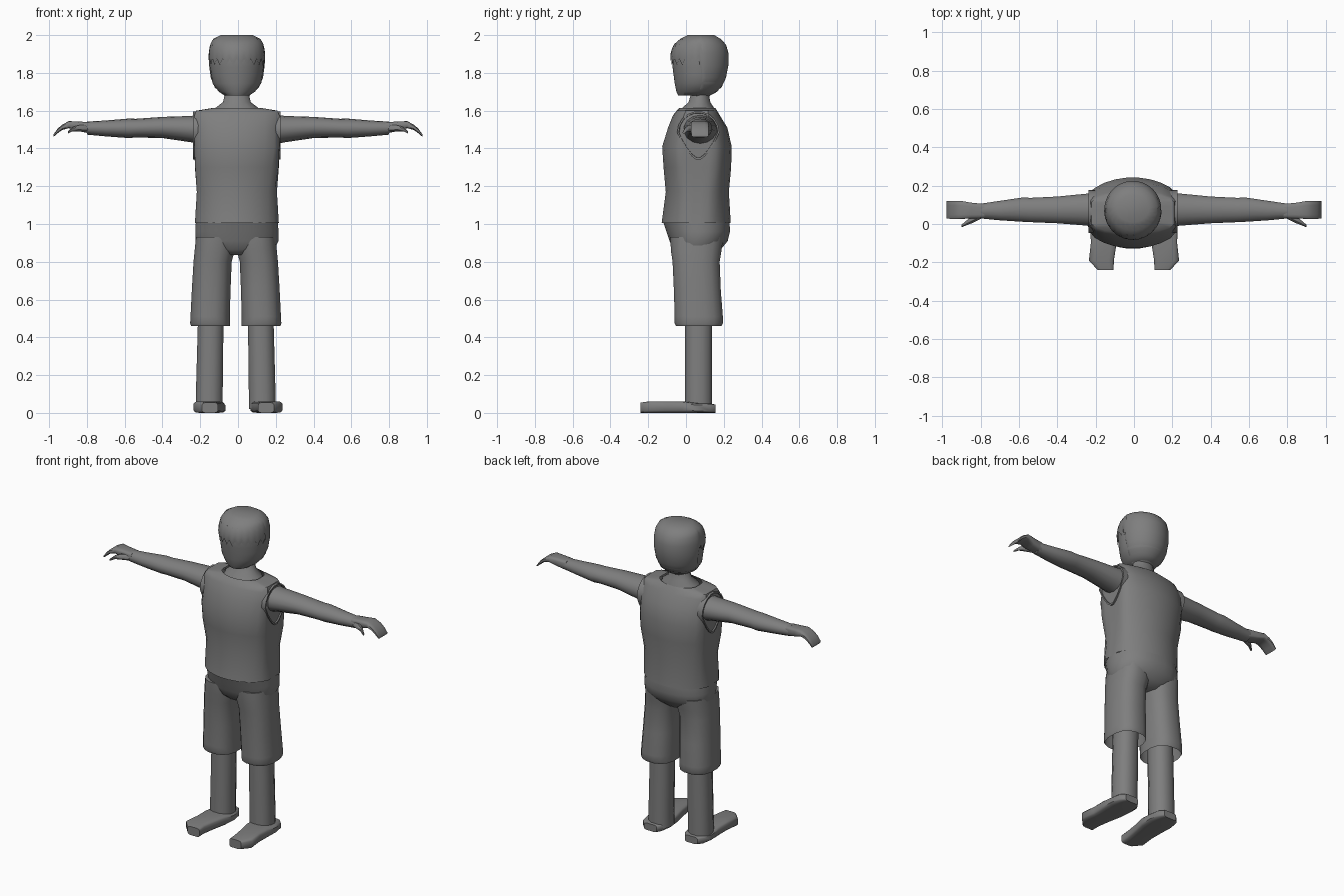
import bpy, bmesh, math

if "Cube" in bpy.data.objects:
    bpy.data.objects.remove(bpy.data.objects["Cube"])

X0 = -0.006  # slight sideways offset of the body

grey = bpy.data.materials.new("mid grey")
grey.diffuse_color = (0.21, 0.21, 0.21, 1)
grey.use_nodes = True
grey.node_tree.nodes["Principled BSDF"].inputs["Base Color"].default_value = grey.diffuse_color


def skin_rings(name, rings, cap0=True, cap1=True, angle=45):
    """Mesh object from a list of equal-length vertex rings."""
    bm = bmesh.new()
    rows = [[bm.verts.new(p) for p in r] for r in rings]
    n = len(rows[0])
    for a, b in zip(rows, rows[1:]):
        for i in range(n):
            j = (i + 1) % n
            bm.faces.new((a[i], a[j], b[j], b[i]))
    if cap0:
        bm.faces.new(rows[0])
    if cap1:
        bm.faces.new(rows[-1])
    bmesh.ops.recalc_face_normals(bm, faces=bm.faces)
    me = bpy.data.meshes.new(name)
    bm.to_mesh(me)
    bm.free()
    ob = bpy.data.objects.new(name, me)
    bpy.context.collection.objects.link(ob)
    me.materials.append(grey)
    bpy.ops.object.select_all(action='DESELECT')
    ob.select_set(True)
    bpy.context.view_layer.objects.active = ob
    bpy.ops.object.shade_smooth_by_angle(angle=math.radians(angle))
    return ob


def oval(u0, u1, v0, v1, n=16, p=2.0, clamp=None):
    """2D super-ellipse inside a box; clamp flattens the u sides."""
    pts = []
    for i in range(n):
        a = 2 * math.pi * (i + 0.5) / n
        c, s = math.cos(a), math.sin(a)
        u = math.copysign(abs(c) ** (2 / p), c) * (u1 - u0) / 2
        v = math.copysign(abs(s) ** (2 / p), s) * (v1 - v0) / 2
        if clamp:
            u = max(-clamp, min(clamp, u))
        pts.append(((u0 + u1) / 2 + u, (v0 + v1) / 2 + v))
    return pts


def z_ring(z, x0, x1, y0, y1, **k):
    return [(x, y, z) for x, y in oval(x0, x1, y0, y1, **k)]


def lerp_table(tab, z):
    for a, b in zip(tab, tab[1:]):
        if a[0] <= z <= b[0]:
            t = (z - a[0]) / (b[0] - a[0])
            return [p + (q - p) * t for p, q in zip(a, b)]
    return list(tab[0] if z < tab[0][0] else tab[-1])


# Shirt: z, ellipse half width, flat side limit, front y, back y
shirt = [(1.005, .235, .222, -.13, .238), (1.17, .235, .212, -.108, .228),
         (1.30, .26, .222, -.12, .24), (1.41, .28, .225, -.127, .243),
         (1.51, .28, .225, -.096, .22), (1.575, .28, .225, -.07, .18),
         (1.60, .27, .215, -.05, .165), (1.615, .135, .125, -.035, .155)]
skin_rings("shirt", [z_ring(z, X0 - w, X0 + w, a, b, n=28, clamp=c)
                     for z, w, c, a, b in shirt], False, False)

# Neck flaring into the collar
neck = [(1.585, .13, -.035, .155), (1.615, .115, -.02, .15),
        (1.645, .075, .012, .13), (1.70, .062, .03, .12)]
skin_rings("neck", [z_ring(z, X0 - w, X0 + w, a, b, n=16) for z, w, a, b in neck])

# Head profile: z, half width, front y, back y
HEAD = [(1.675, .06, -.042, .12), (1.70, .10, -.056, .17), (1.745, .135, -.066, .205),
        (1.83, .148, -.078, .224), (1.90, .15, -.084, .226), (1.95, .142, -.066, .212),
        (1.98, .125, -.03, .185), (2.0, .085, .01, .15)]


def head_pt(z, a, k=1.0):
    _, w, y0, y1 = lerp_table(HEAD, z)
    return (X0 + k * w * math.cos(a), (y0 + y1) / 2 + k * (y1 - y0) / 2 * math.sin(a), z)


N = 48
angles = [2 * math.pi * i / N for i in range(N)]
skin_rings("face", [[head_pt(z, a, .955) for a in angles]
                    for z in (1.68, 1.70, 1.745, 1.79, 1.83, 1.90, 1.95)])


# Hair: jagged fringe in front, full length at the back
def hair_end(i):
    front = N // 2 <= i <= N
    if i == 0 or front:
        return 1.84 if i % 2 else 1.875
    return 1.678


rows = [0, .07, .16, .3, .5, .7, .86, 1]
skin_rings("hair", [[head_pt(2.0 - (2.0 - hair_end(i)) * t, a) for i, a in enumerate(angles)]
                    for t in rows], True, False)

# Shorts: hips, then two open legs
hips = [(.835, .07, -.04, .15), (.865, .20, -.07, .185), (.91, .222, -.088, .222),
        (.96, .222, -.105, .234), (1.01, .219, -.122, .232)]
skin_rings("shorts_hips", [z_ring(z, X0 - w, X0 + w, a, b, n=24, p=2.2)
                           for z, w, a, b in hips])

# Arm: distance from centre, y range, z range
arm = [(.19, -.015, .165, 1.42, 1.58), (.25, -.01, .16, 1.433, 1.572),
       (.40, .002, .145, 1.455, 1.567), (.54, .008, .138, 1.458, 1.557),
       (.58, .01, .14, 1.455, 1.558), (.70, .018, .122, 1.464, 1.548),
       (.80, .028, .107, 1.473, 1.542)]
hand = [(.78, .03, .105, 1.478, 1.54), (.85, .028, .112, 1.492, 1.543),
        (.895, .026, .12, 1.507, 1.545), (.93, .026, .121, 1.498, 1.527),
        (.955, .026, .121, 1.48, 1.505), (.977, .028, .12, 1.461, 1.474)]
thumb = [(.79, .03, .07, 1.485, 1.525), (.84, .004, .05, 1.488, 1.525),
         (.875, -.008, .018, 1.49, 1.515), (.90, -.018, -.004, 1.478, 1.492)]

for s, side in ((-1, "left"), (1, "right")):
    def x_rings(tab, **k):
        return [[(s * x, y, z) for y, z in oval(a, b, c, d, **k)] for x, a, b, c, d in tab]

    skin_rings("arm_" + side, x_rings(arm, n=14))
    skin_rings("hand_" + side, x_rings(hand, n=12, p=4))
    skin_rings("thumb_" + side, x_rings(thumb, n=8))

    # Armhole rim: a teardrop pointing down
    def teardrop(x, k):
        pts = []
        for i in range(18):
            a = 2 * math.pi * i / 18
            sy = math.sin(a)
            w = .112 * math.cos(a) * (1 if sy > 0 else 1 + .45 * sy)
            pts.append((X0 + s * x, .065 + k * w, 1.485 + k * sy * (.112 if sy > 0 else .147)))
        return pts
    skin_rings("armhole_" + side, [teardrop(.19, 1.0), teardrop(.232, 1.0),
                                   teardrop(.232, .92), teardrop(.215, .9)])

    # Shorts leg: z, inner and outer distance from body middle, y range
    m = -.012
    trouser = [(.46, .03, .238, -.055, .19), (.475, .03, .243, -.062, .197),
               (.51, .03, .241, -.062, .197), (.65, .026, .234, -.066, .186),
               (.80, .02, .225, -.073, .18), (.86, .004, .219, -.082, .19),
               (.93, .0, .212, -.085, .20)]
    skin_rings("shorts_leg_" + side,
               [z_ring(z, m + s * i, m + s * o, a, b, n=16, p=2.5)
                for z, i, o, a, b in trouser], False, True)

    # Lower leg inside the shorts leg
    leg = [(.02, .067, .213), (.10, .067, .213), (.46, .063, .203), (.60, .06, .20)]
    skin_rings("leg_" + side, [z_ring(z, m + s * i, m + s * o, -.008, .14, n=12, p=2.3)
                               for z, i, o in leg])

    # Shoe: y, middle, half width, height
    shoe = [(.155, .145, .045, .045), (.125, .148, .07, .05), (.06, .148, .082, .052),
            (-.02, .15, .078, .062), (-.10, .158, .068, .062), (-.19, .17, .066, .062),
            (-.24, .148, .042, .055)]
    skin_rings("shoe_" + side,
               [[(x, y, z) for x, z in oval(s * c - w, s * c + w, 0, h, n=12, p=5)]
                for y, c, w, h in shoe])
